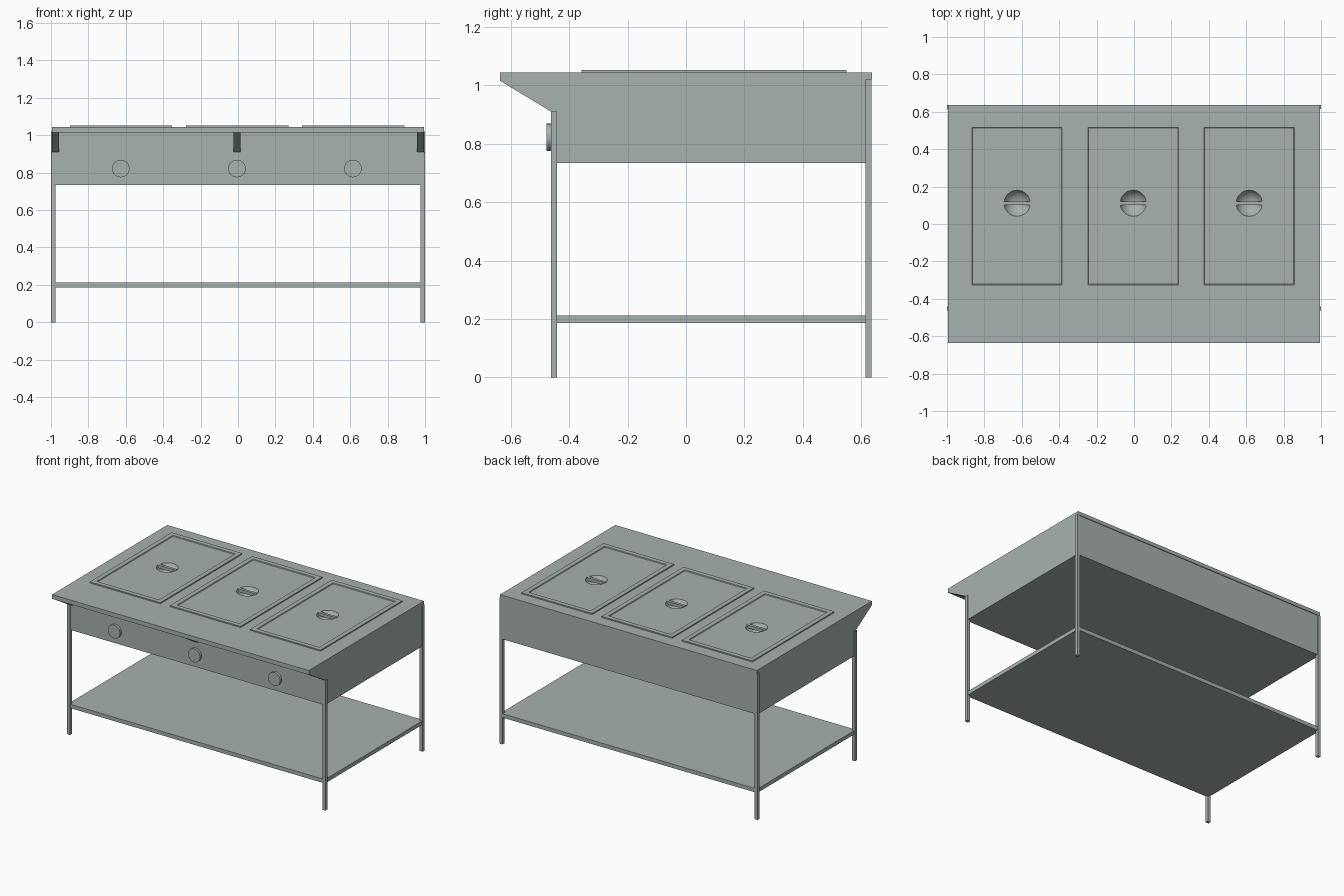
import bpy, bmesh, math
from mathutils import Matrix

if "Cube" in bpy.data.objects:
    bpy.data.objects.remove(bpy.data.objects["Cube"])

steel = bpy.data.materials.new("brushed steel grey")
steel.diffuse_color = (0.39, 0.44, 0.44, 1)
steel.use_nodes = True
steel.node_tree.nodes["Principled BSDF"].inputs["Base Color"].default_value = steel.diffuse_color


def finish(name, bm):
    bmesh.ops.recalc_face_normals(bm, faces=bm.faces)
    me = bpy.data.meshes.new(name)
    bm.to_mesh(me)
    bm.free()
    me.materials.append(steel)
    ob = bpy.data.objects.new(name, me)
    bpy.context.collection.objects.link(ob)
    return ob


def box_bm(x0, x1, y0, y1, z0, z1):
    bm = bmesh.new()
    m = Matrix.Translation(((x0 + x1) / 2, (y0 + y1) / 2, (z0 + z1) / 2)) \
        @ Matrix.Diagonal((x1 - x0, y1 - y0, z1 - z0, 1))
    bmesh.ops.create_cube(bm, size=1, matrix=m)
    return bm


def box(name, *dims):
    return finish(name, box_bm(*dims))


def extrude_x(name, profile, x0, x1):
    """Extrude a (y, z) outline along x."""
    bm = bmesh.new()
    f = bm.faces.new([bm.verts.new((x0, y, z)) for y, z in profile])
    r = bmesh.ops.extrude_face_region(bm, geom=[f])
    vs = [v for v in r["geom"] if isinstance(v, bmesh.types.BMVert)]
    bmesh.ops.translate(bm, vec=(x1 - x0, 0, 0), verts=vs)
    return finish(name, bm)


def smooth(ob):
    bpy.ops.object.select_all(action='DESELECT')
    bpy.context.view_layer.objects.active = ob
    ob.select_set(True)
    bpy.ops.object.shade_smooth_by_angle(angle=math.radians(35))


def cut(ob, cutter):
    mod = ob.modifiers.new("bowl", 'BOOLEAN')
    mod.operation, mod.solver, mod.object = 'DIFFERENCE', 'EXACT', cutter
    bpy.ops.object.select_all(action='DESELECT')
    bpy.context.view_layer.objects.active = ob
    ob.select_set(True)
    bpy.ops.object.modifier_apply(modifier=mod.name)


# Heated cabinet with the overhanging counter and thin back lip in one profile
cabinet = extrude_x("cabinet", [(-0.46, 0.735), (0.632, 0.735), (0.632, 1.02),
                                (0.637, 1.02), (0.637, 1.045), (-0.637, 1.045),
                                (-0.637, 1.015), (-0.46, 1.015)], -0.994, 0.994)

# Wedge brackets under the counter front
for i, (x0, x1) in enumerate([(-0.994, -0.957), (-0.024, 0.014), (0.957, 0.994)]):
    extrude_x(f"counter_bracket_{i + 1}",
              [(-0.637, 1.016), (-0.458, 1.016), (-0.458, 0.908)], x0, x1)

# Legs and lower shelf
for side, sx in (("left", -1), ("right", 1)):
    xs = sorted((sx * 0.977, sx * 1.0))
    box(f"front_leg_{side}", *xs, -0.463, -0.441, 0, 0.91)
    box(f"back_leg_{side}", *xs, 0.614, 0.636, 0, 1.02)
box("lower_shelf", -0.994, 0.994, -0.458, 0.632, 0.186, 0.213)

# Lids with sunk panel, round hand recess and grip bar; one knob per well
FLOOR, MOUTH, DEPTH = 1.0475, 0.07, 0.045
R = (MOUTH ** 2 + DEPTH ** 2) / (2 * DEPTH)
for i, cx in enumerate((-0.625, -0.004, 0.616)):
    bm = box_bm(cx - 0.273, cx + 0.273, -0.357, 0.549, 1.04, 1.053)
    top = max(bm.faces, key=lambda f: f.calc_center_median().z)
    bmesh.ops.inset_region(bm, faces=[top], thickness=0.032, use_even_offset=True)
    bmesh.ops.inset_region(bm, faces=[top], thickness=0.003, use_even_offset=True)
    for v in top.verts:
        v.co.z = FLOOR
    lid = finish(f"lid_{i + 1}", bm)

    bm = bmesh.new()
    bmesh.ops.create_uvsphere(bm, u_segments=32, v_segments=24, radius=R,
                              matrix=Matrix.Translation((cx, 0.111, FLOOR + R - DEPTH)))
    cutter = finish("bowl_cutter", bm)
    cutter.hide_render = True
    cut(cabinet, cutter)
    cut(lid, cutter)
    bpy.data.objects.remove(cutter)
    smooth(lid)

    box(f"lid_grip_{i + 1}", cx - 0.072, cx + 0.072, 0.101, 0.121, 1.03, 1.051)

    bm = bmesh.new()
    bmesh.ops.create_cone(bm, cap_ends=True, segments=24, radius1=0.047, radius2=0.047,
                          depth=0.02, matrix=Matrix.Translation((cx - 0.002, -0.467, 0.822))
                          @ Matrix.Rotation(math.pi / 2, 4, 'X'))
    smooth(finish(f"control_knob_{i + 1}", bm))
smooth(cabinet)
